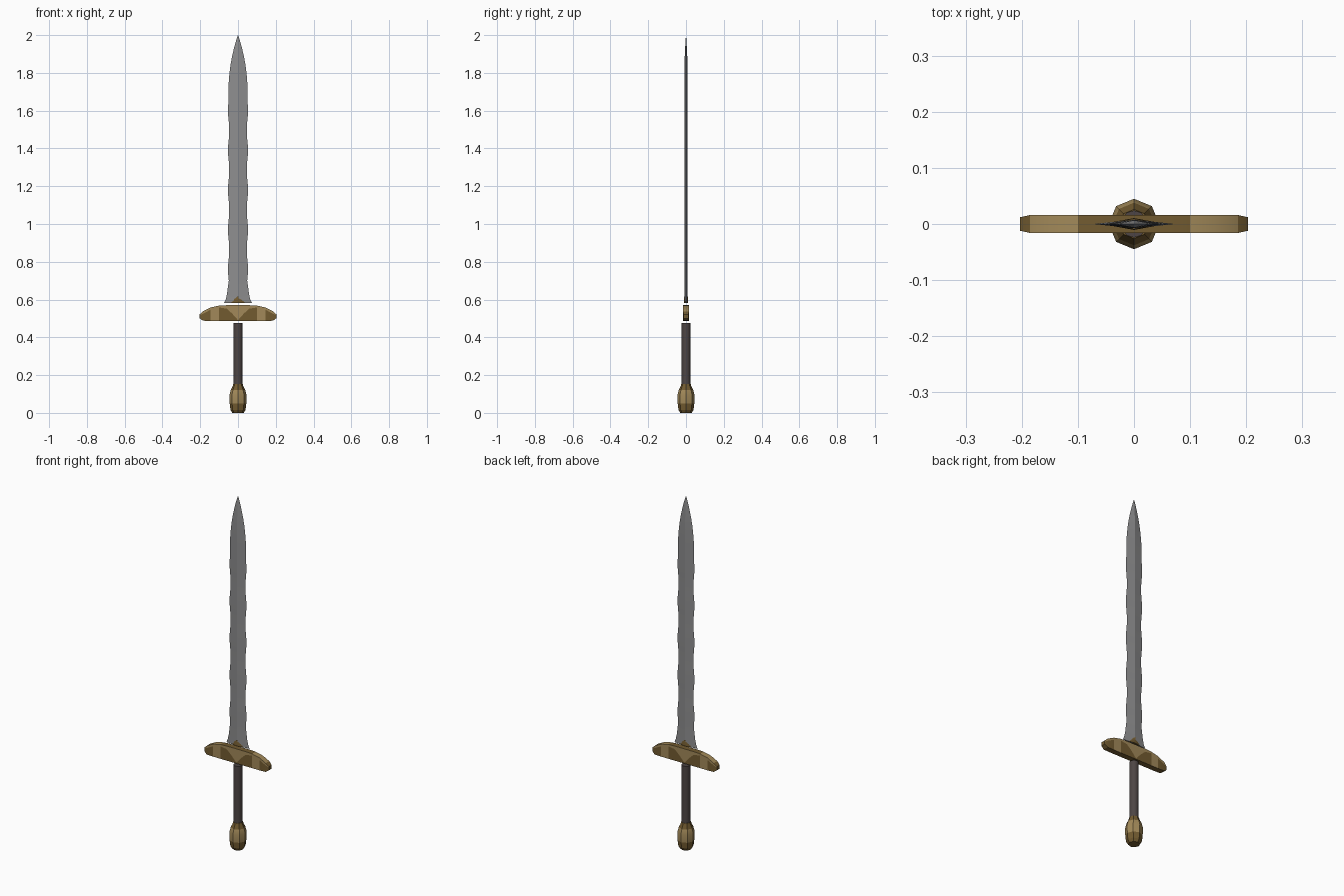
import bpy, bmesh, math

if "Cube" in bpy.data.objects:
    bpy.data.objects.remove(bpy.data.objects["Cube"])


def material(name, rgb):
    m = bpy.data.materials.new(name)
    m.diffuse_color = (*rgb, 1)
    m.use_nodes = True
    m.node_tree.nodes["Principled BSDF"].inputs["Base Color"].default_value = m.diffuse_color
    return m


STEEL = material("steel grey", (0.27, 0.27, 0.275))
DARK = material("dark gold", (0.17, 0.105, 0.03))
LIGHT = material("light gold", (0.36, 0.25, 0.10))
LEATHER = material("dark leather", (0.075, 0.06, 0.058))


def loft(name, rings, mats, rule=None, smooth=35):
    """Skin a list of equal-length closed rings; cap both ends."""
    bm = bmesh.new()
    loops = [[bm.verts.new(p) for p in ring] for ring in rings]
    n = len(loops[0])
    for a, b in zip(loops, loops[1:]):
        for i in range(n):
            j = (i + 1) % n
            bm.faces.new((a[i], a[j], b[j], b[i]))
    bm.faces.new(loops[0][::-1])
    bm.faces.new(loops[-1])
    bmesh.ops.recalc_face_normals(bm, faces=bm.faces)
    if rule:
        for f in bm.faces:
            f.material_index = rule(f)
    mesh = bpy.data.meshes.new(name)
    bm.to_mesh(mesh)
    bm.free()
    for m in mats:
        mesh.materials.append(m)
    ob = bpy.data.objects.new(name, mesh)
    bpy.context.collection.objects.link(ob)
    bpy.context.view_layer.objects.active = ob
    ob.select_set(True)
    bpy.ops.object.shade_smooth_by_angle(angle=math.radians(smooth))
    ob.select_set(False)
    return ob


def turned(name, profile, sides, mats, rule=None, smooth=35):
    rings = []
    for r, z in profile:
        rings.append([(r * math.cos(2 * math.pi * i / sides),
                       r * math.sin(2 * math.pi * i / sides), z)
                      for i in range(sides)])
    return loft(name, rings, mats, rule, smooth)


# Blade: diamond section, flared foot, wavy edges, pointed tip
outline = [(0.583, 0.073), (0.60, 0.065), (0.63, 0.058), (0.67, 0.053)]
z = 0.70
while z < 1.66:
    outline.append((z, 0.0495 + 0.0035 * math.cos(2 * math.pi * (z - 0.76) / 0.21)))
    z += 0.03
outline += [(1.69, 0.049), (1.74, 0.050), (1.79, 0.046), (1.84, 0.040),
            (1.89, 0.031), (1.94, 0.019), (1.975, 0.009), (2.0, 0.0006)]
rings = []
for z, w in outline:
    t = 0.0075 * min(1, w / 0.035)
    rings.append([(-w, 0, z), (0, -t, z), (w, 0, z), (0, t, z)])
loft("blade", rings, [STEEL], smooth=12)

# Small gold collar at the foot of the blade
loft("blade_collar",
     [[(-w, -0.004, z), (0, -0.0105, z), (w, -0.004, z),
       (w, 0.004, z), (0, 0.0105, z), (-w, 0.004, z)]
      for z, w in [(0.583, 0.036), (0.597, 0.026), (0.617, 0.005)]], [DARK])

# Cross guard: x, bottom, lower limit of the light trim, top, half depth
half = [(0.0, 0.487, 0.491, 0.570, 0.016), (0.03, 0.487, 0.525, 0.570, 0.016),
        (0.06, 0.487, 0.552, 0.570, 0.016), (0.10, 0.487, 0.558, 0.568, 0.016),
        (0.145, 0.487, 0.546, 0.558, 0.016), (0.185, 0.488, 0.525, 0.538, 0.016),
        (0.203, 0.501, 0.516, 0.522, 0.012)]
columns = [(-c[0], *c[1:]) for c in half[:0:-1]] + half
rings = [[(x, -d, b), (x, -d, m), (x, -d, t), (x, d, t), (x, d, m), (x, d, b)]
         for x, b, m, t, d in columns]


def trim(f):
    c = f.calc_center_median()
    k = [v.co.z for v in f.verts]
    if abs(f.normal.x) > 0.95 or f.normal.z < -0.5:
        return 0
    if f.normal.z > 0.5:
        return 1 if 0.1 < abs(c.x) < 0.187 else 0
    # front and back: the strip touching the top outline is light
    tops = {round(col[3], 4) for col in columns if abs(col[0] - c.x) < 0.05}
    return 1 if round(max(k), 4) in tops else 0


loft("cross_guard", rings, [DARK, LIGHT], trim, smooth=20)

# Grip: slim round handle
turned("grip", [(0.024, 0.14), (0.0225, 0.20), (0.0235, 0.32), (0.024, 0.475)],
       12, [LEATHER])

# Pommel: eight-sided knob with a lighter belly
turned("pommel", [(0.030, 0.0), (0.040, 0.016), (0.044, 0.05), (0.045, 0.095),
                  (0.038, 0.122), (0.028, 0.142), (0.026, 0.152)],
       8, [DARK, LIGHT],
       lambda f: 1 if 0.05 < f.calc_center_median().z < 0.11 else 0, smooth=20)
